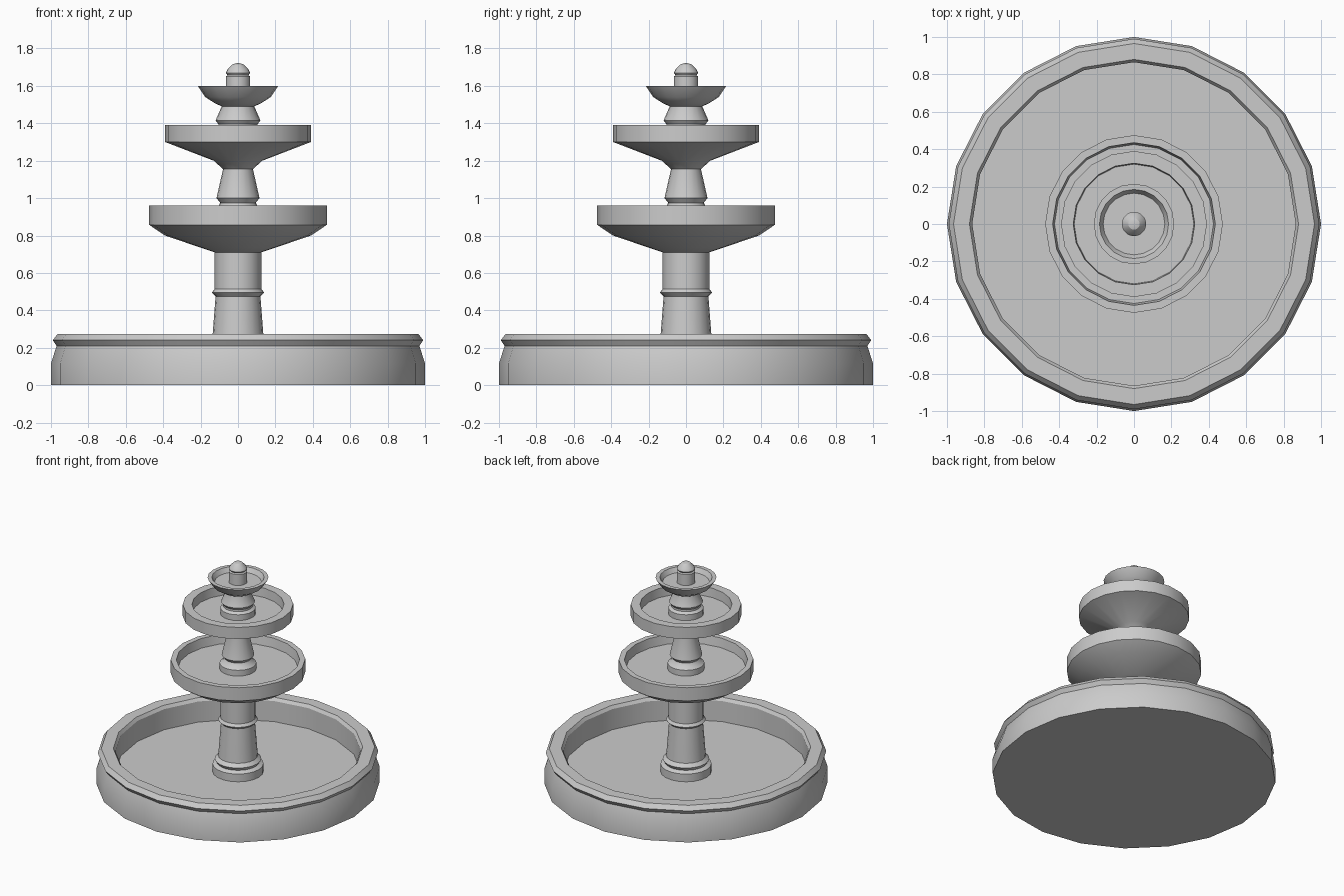
import bpy, bmesh
from math import cos, sin, pi, radians

if "Cube" in bpy.data.objects:
    bpy.data.objects.remove(bpy.data.objects["Cube"])

SIDES = 20


def lathe(name, profile):
    """Turn an (radius, z) outline, listed bottom to top, around the z axis."""
    bm = bmesh.new()
    rings = []
    for r, z in profile:
        if r == 0:
            rings.append([bm.verts.new((0, 0, z))])
        else:
            rings.append([bm.verts.new((r * cos(2 * pi * i / SIDES), r * sin(2 * pi * i / SIDES), z))
                          for i in range(SIDES)])
    for a, b in zip(rings, rings[1:]):
        for i in range(SIDES):
            j = (i + 1) % SIDES
            if len(a) == 1:
                bm.faces.new((a[0], b[j], b[i]))
            elif len(b) == 1:
                bm.faces.new((a[i], a[j], b[0]))
            else:
                bm.faces.new((a[i], a[j], b[j], b[i]))
    # flat caps on open ends
    if len(rings[0]) > 1:
        bm.faces.new(rings[0][::-1])
    if len(rings[-1]) > 1:
        bm.faces.new(rings[-1])
    bmesh.ops.recalc_face_normals(bm, faces=bm.faces)
    mesh = bpy.data.meshes.new(name)
    bm.to_mesh(mesh)
    bm.free()
    mesh.shade_smooth()
    mesh.set_sharp_from_angle(angle=radians(30))
    obj = bpy.data.objects.new(name, mesh)
    bpy.context.collection.objects.link(obj)
    return obj


# Ground basin with moulded rim; last ring is the inner floor
lathe("ground_basin", [(1.0, 0), (1.0, 0.115), (0.97, 0.21), (0.99, 0.24), (0.965, 0.273),
                       (0.88, 0.273), (0.865, 0.25), (0.865, 0.09)])

# Main column: stepped foot, taper, collar, shaft
lathe("main_column", [(0.18, 0.08), (0.18, 0.15), (0.15, 0.165), (0.165, 0.19), (0.14, 0.215),
                      (0.12, 0.475), (0.14, 0.495), (0.125, 0.515), (0.125, 0.72)])

# Lower bowl
lathe("lower_bowl", [(0.125, 0.71), (0.2, 0.735), (0.39, 0.80), (0.475, 0.857), (0.475, 0.96),
                     (0.435, 0.96), (0.425, 0.89)])

# Middle baluster
lathe("middle_baluster", [(0.13, 0.88), (0.13, 0.935), (0.105, 0.955), (0.095, 0.975),
                          (0.115, 1.0), (0.08, 1.155), (0.08, 1.17)])

# Upper bowl
lathe("upper_bowl", [(0.08, 1.155), (0.13, 1.20), (0.39, 1.30), (0.39, 1.39),
                     (0.325, 1.39), (0.32, 1.32)])

# Upper baluster
lathe("upper_baluster", [(0.125, 1.31), (0.125, 1.365), (0.105, 1.38), (0.105, 1.395),
                         (0.12, 1.415), (0.085, 1.495), (0.085, 1.51)])

# Top bowl
lathe("top_bowl", [(0.085, 1.49), (0.12, 1.505), (0.175, 1.54), (0.215, 1.60),
                   (0.185, 1.60), (0.165, 1.565)])

# Finial: stub and pointed dome
lathe("finial", [(0.065, 1.55), (0.065, 1.65), (0.056, 1.657), (0.065, 1.67), (0.055, 1.69),
                 (0.03, 1.715), (0, 1.723)])
